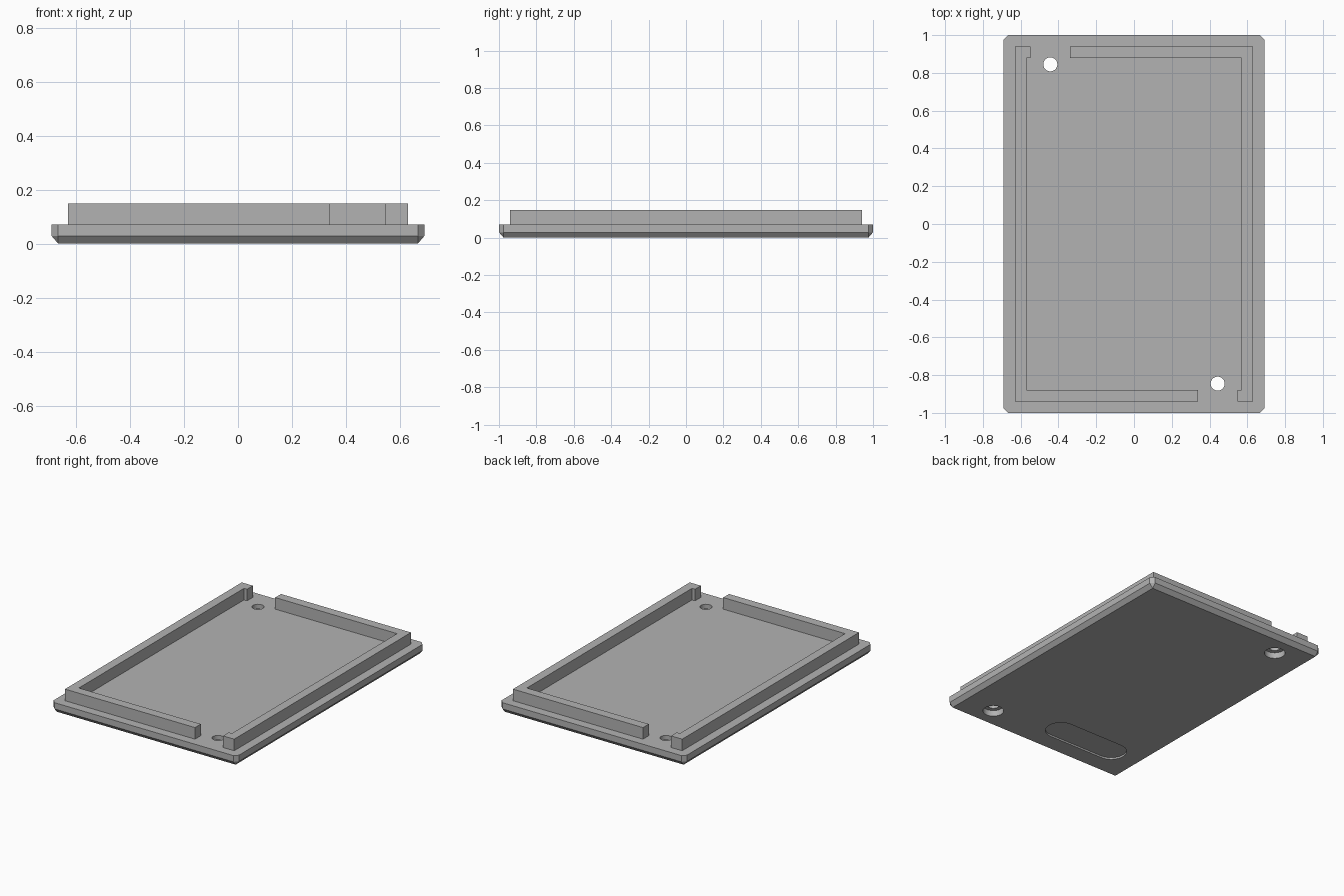
import bpy, bmesh, math

if "Cube" in bpy.data.objects:
    bpy.data.objects.remove(bpy.data.objects["Cube"])

HX, HY = 0.69, 1.0      # half size of the plate
C = 0.024               # corner and underside chamfer
Z_EDGE, Z_TOP, Z_WALL = 0.028, 0.07, 0.148

grey = bpy.data.materials.new("grey plastic")
grey.diffuse_color = (0.45, 0.45, 0.45, 1)
grey.use_nodes = True
grey.node_tree.nodes["Principled BSDF"].inputs["Base Color"].default_value = grey.diffuse_color


def make_object(name, bm):
    bmesh.ops.recalc_face_normals(bm, faces=bm.faces)
    me = bpy.data.meshes.new(name)
    bm.to_mesh(me)
    bm.free()
    me.materials.append(grey)
    ob = bpy.data.objects.new(name, me)
    bpy.context.collection.objects.link(ob)
    return ob


def prism(name, outline, z0, z1):
    """Extrude a flat outline from z0 to z1."""
    bm = bmesh.new()
    face = bm.faces.new([bm.verts.new((x, y, z0)) for x, y in outline])
    new = bmesh.ops.extrude_face_region(bm, geom=[face])["geom"]
    bmesh.ops.translate(bm, vec=(0, 0, z1 - z0),
                        verts=[v for v in new if isinstance(v, bmesh.types.BMVert)])
    return make_object(name, bm)


def stadium(cx, cy, r, half=0.0, n=24):
    """Outline of a circle, stretched along x by half on each side."""
    pts = []
    for side in (1, -1):
        for i in range(n + (1 if half else 0)):
            a = math.pi * (i / n - 0.5)
            pts.append((cx + side * (half + r * math.cos(a)), cy + side * r * math.sin(a)))
    return pts


# Plate: chamfered corners above, square bevelled underside
bm = bmesh.new()
for sx in (-1, 1):
    for sy in (-1, 1):
        bm.verts.new((sx * (HX - C), sy * (HY - C), 0))
        for z in (Z_EDGE, Z_TOP):
            bm.verts.new((sx * HX, sy * (HY - C), z))
            bm.verts.new((sx * (HX - C), sy * HY, z))
bmesh.ops.convex_hull(bm, input=bm.verts)
bmesh.ops.dissolve_limit(bm, angle_limit=0.01, verts=bm.verts, edges=bm.edges)
plate = make_object("base_plate", bm)

# Screw holes with counterbores, and a shallow thumb recess underneath
cutters = [prism("thumb_recess_cutter", stadium(-0.245, -0.76, 0.098, 0.205), -0.05, 0.012)]
for s in (-1, 1):
    x, y = s * 0.443, -s * 0.845
    cutters.append(prism("counterbore_cutter", stadium(x, y, 0.065), -0.05, 0.04))
    cutters.append(prism("screw_hole_cutter", stadium(x, y, 0.037), -0.06, 0.2))
bpy.context.view_layer.objects.active = plate
for cutter in cutters:
    mod = plate.modifiers.new("cut", "BOOLEAN")
    mod.operation, mod.solver, mod.object = "DIFFERENCE", "EXACT", cutter
    bpy.ops.object.modifier_apply(modifier=mod.name)
    bpy.data.objects.remove(cutter)
plate.select_set(True)
bpy.ops.object.shade_smooth_by_angle(angle=math.radians(25))

# Two matching lip walls, one turned half round
lip = [(-0.63, -0.94), (0.338, -0.94), (0.338, -0.878), (-0.57, -0.878),
       (-0.57, 0.878), (-0.547, 0.878), (-0.547, 0.94), (-0.63, 0.94)]
prism("left_lip_wall", lip, Z_TOP, Z_WALL)
prism("right_lip_wall", [(-x, -y) for x, y in lip], Z_TOP, Z_WALL)
